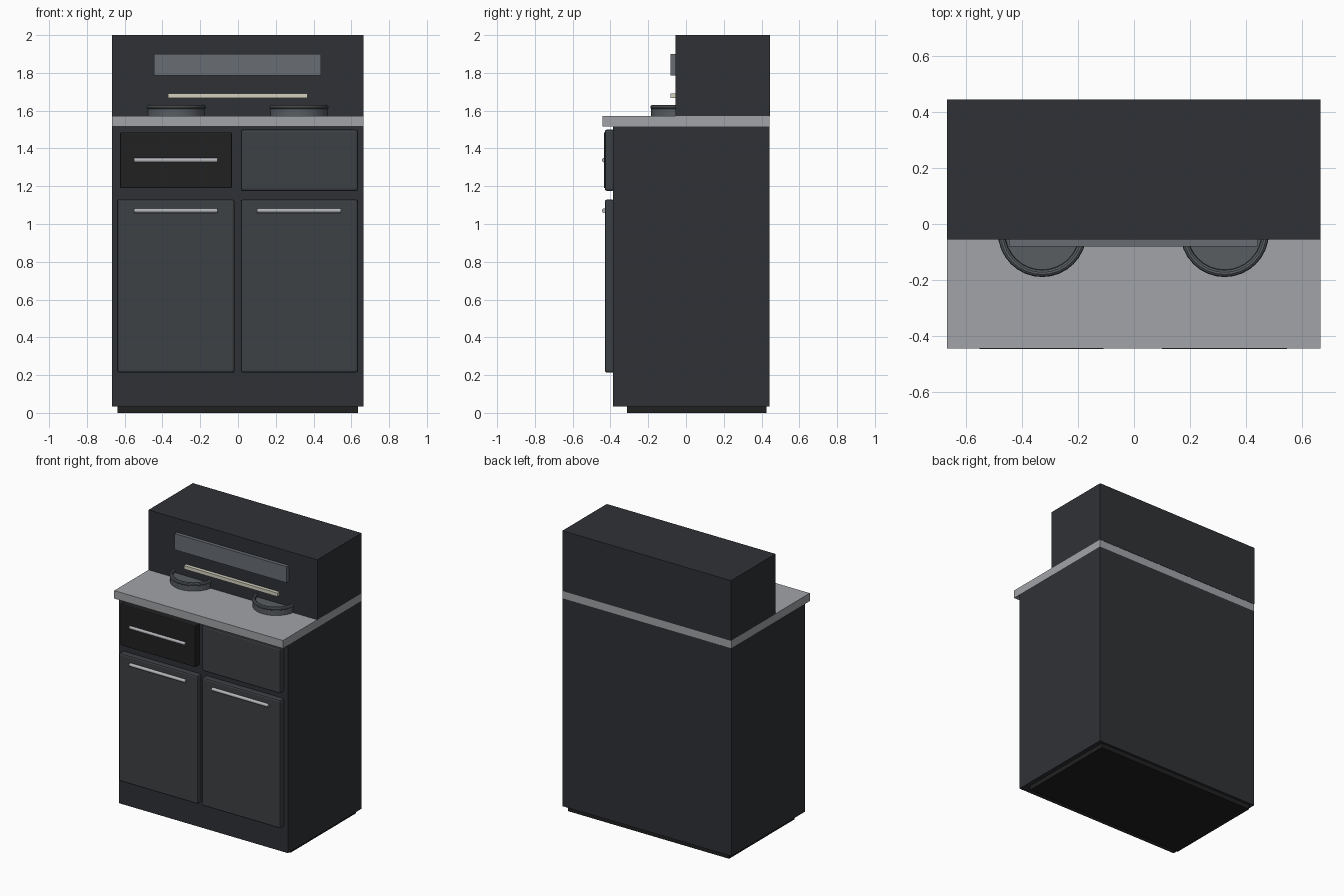
import bpy
from math import pi

if "Cube" in bpy.data.objects:
    bpy.data.objects.remove(bpy.data.objects["Cube"])


def material(name, r, g, b):
    m = bpy.data.materials.new(name)
    m.diffuse_color = (r, g, b, 1)
    m.use_nodes = True
    m.node_tree.nodes["Principled BSDF"].inputs["Base Color"].default_value = m.diffuse_color
    return m


CHARCOAL = material("charcoal", 0.028, 0.031, 0.036)
PANEL = material("panel_grey", 0.047, 0.052, 0.058)
BLACK = material("black", 0.015, 0.015, 0.016)
STONE = material("stone", 0.36, 0.37, 0.39)
STEEL = material("steel", 0.45, 0.46, 0.48)
IRON = material("iron", 0.10, 0.11, 0.12)
GLASS = material("glass", 0.14, 0.15, 0.17)
CREAM = material("cream", 0.66, 0.64, 0.53)


def finish(name, mat):
    ob = bpy.context.object
    ob.name = name
    ob.data.materials.append(mat)
    return ob


def box(name, x, y, z, mat, bevel=0):
    lo, hi = zip(x, y, z)
    bpy.ops.mesh.primitive_cube_add(size=1, location=[(a + b) / 2 for a, b in zip(lo, hi)])
    ob = finish(name, mat)
    ob.scale = [b - a for a, b in zip(lo, hi)]
    bpy.ops.object.transform_apply(location=False, rotation=False, scale=True)
    if bevel:
        mod = ob.modifiers.new("soft_edges", "BEVEL")
        mod.width = bevel
        mod.segments = 2
    return ob


def handle(name, x0, x1, z):
    bpy.ops.mesh.primitive_cylinder_add(vertices=16, radius=0.012, depth=x1 - x0,
                                        location=((x0 + x1) / 2, -0.433, z),
                                        rotation=(0, pi / 2, 0))
    finish(name, STEEL)
    bpy.ops.object.shade_smooth_by_angle()


# Cabinet carcass, plinth, worktop and upper housing
box("plinth", (-0.638, 0.635), (-0.313, 0.425), (0, 0.035), BLACK)
box("cabinet_body", (-0.667, 0.665), (-0.387, 0.442), (0.033, 1.517), CHARCOAL)
box("worktop", (-0.667, 0.665), (-0.443, 0.442), (1.515, 1.572), STONE)
box("upper_housing", (-0.667, 0.665), (-0.056, 0.444), (1.57, 2.0), CHARCOAL)

# Upper display window and light strip
box("display_window", (-0.445, 0.44), (-0.081, -0.05), (1.785, 1.9), GLASS)
box("light_strip", (-0.37, 0.368), (-0.081, -0.05), (1.667, 1.692), CREAM)

# Drawer fronts and doors
box("left_drawer", (-0.625, -0.033), (-0.435, -0.38), (1.19, 1.485), BLACK, 0.006)
box("right_drawer", (0.015, 0.635), (-0.43, -0.38), (1.175, 1.5), PANEL, 0.012)
box("left_door", (-0.64, -0.018), (-0.43, -0.38), (0.213, 1.13), PANEL, 0.012)
box("right_door", (0.015, 0.635), (-0.43, -0.38), (0.213, 1.13), PANEL, 0.012)

# Handles
handle("drawer_handle", -0.55, -0.108, 1.338)
handle("left_door_handle", -0.55, -0.108, 1.071)
handle("right_door_handle", 0.1, 0.545, 1.071)

# Burners, half tucked under the upper housing
for side, x in (("left", -0.327), ("right", 0.323)):
    bpy.ops.mesh.primitive_cylinder_add(vertices=32, radius=0.153, depth=0.04,
                                        location=(x, -0.031, 1.588))
    finish(side + "_burner", IRON)
    bpy.ops.object.shade_smooth_by_angle()
    bpy.ops.mesh.primitive_torus_add(major_segments=32, minor_segments=10,
                                     major_radius=0.145, minor_radius=0.013,
                                     location=(x, -0.031, 1.618))
    finish(side + "_burner_ring", IRON)
    bpy.ops.object.shade_smooth_by_angle()
